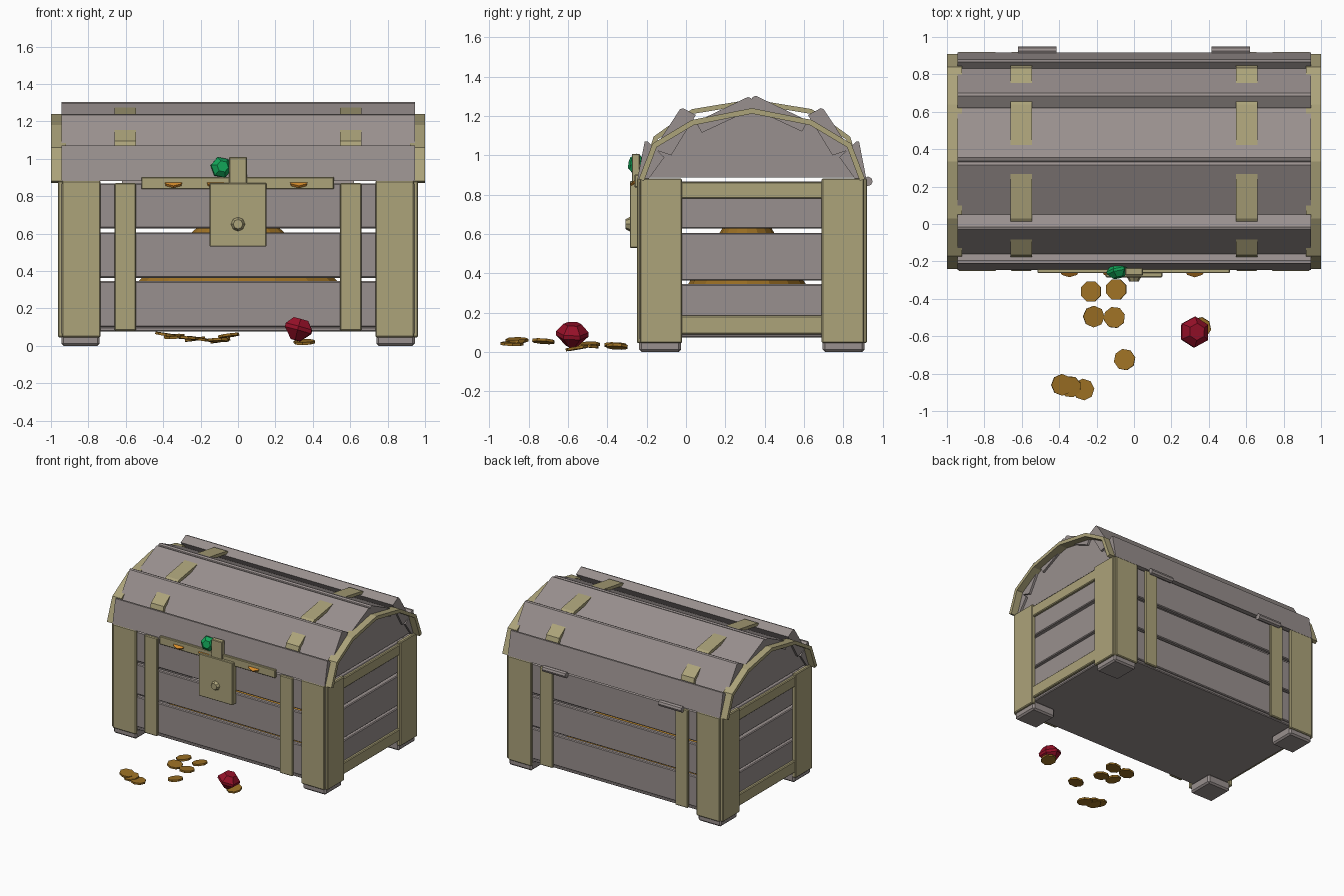
import bpy, bmesh, math, random
from mathutils import Vector, Matrix

if "Cube" in bpy.data.objects:
    bpy.data.objects.remove(bpy.data.objects["Cube"])
random.seed(4)
MID = 0.335  # chest centre in y


def material(name, rgb):
    lin = [((c / 255 + 0.055) / 1.055) ** 2.4 for c in rgb] + [1]
    m = bpy.data.materials.new(name)
    m.use_nodes = True
    m.diffuse_color = lin
    m.node_tree.nodes["Principled BSDF"].inputs["Base Color"].default_value = lin
    return m


WOOD = material("grey_wood", (153, 144, 142))
TRIM = material("khaki_trim", (172, 163, 122))
COIN = material("dull_gold", (156, 112, 36))
BRIGHT = material("bright_gold", (212, 138, 42))
RED = material("red_gem", (150, 16, 40))
GREEN = material("green_gem", (18, 165, 88))


def finish(name, bm, mat, bevel=0):
    bmesh.ops.recalc_face_normals(bm, faces=bm.faces)
    me = bpy.data.meshes.new(name)
    bm.to_mesh(me)
    bm.free()
    me.materials.append(mat)
    ob = bpy.data.objects.new(name, me)
    bpy.context.collection.objects.link(ob)
    if bevel:
        mod = ob.modifiers.new("edges", "BEVEL")
        mod.width = bevel
        mod.segments = 1
    return ob


def box(name, x, y, z, mat, bevel=0.006):
    bm = bmesh.new()
    size = [b - a for a, b in (x, y, z)]
    mid = [(a + b) / 2 for a, b in (x, y, z)]
    bmesh.ops.create_cube(bm, size=1, matrix=Matrix.Translation(mid) @ Matrix.Diagonal(size + [1]))
    return finish(name, bm, mat, bevel)


def flip(r):
    return (-r[1], -r[0])


def back(r):
    return (2 * MID - r[1], 2 * MID - r[0])


def prism(name, profile, x, mat, bevel=0):
    """Extrude a (y, z) outline along x."""
    bm = bmesh.new()
    face = bm.faces.new([bm.verts.new((x[0], y, z)) for y, z in profile])
    new = bmesh.ops.extrude_face_region(bm, geom=[face])["geom"]
    bmesh.ops.translate(bm, verts=[v for v in new if isinstance(v, bmesh.types.BMVert)],
                        vec=(x[1] - x[0], 0, 0))
    return finish(name, bm, mat, bevel)


def strip(name, pts, thick, x, mat):
    """Bent band following a (y, z) path, thickened inwards."""
    pts = [Vector(p) for p in pts]
    inner = []
    for i, p in enumerate(pts):
        d = (pts[min(i + 1, len(pts) - 1)] - pts[max(i - 1, 0)]).normalized()
        inner.append(p + Vector((d.y, -d.x)) * thick)
    return prism(name, pts + inner[::-1], x, mat)


def mirror_y(pts):
    return [(2 * MID - y, z) for y, z in pts]


def disc(name, loc, rot, radius, depth, mat, sides=8, top=1.0):
    bm = bmesh.new()
    bmesh.ops.create_cone(bm, cap_ends=True, segments=sides, radius1=radius, radius2=radius * top, depth=depth)
    ob = finish(name, bm, mat)
    ob.location, ob.rotation_euler = loc, rot
    return ob


def gem(name, loc, rot, radius, mat):
    """Cut stone: pointed base, wide girdle, flat table."""
    bm = bmesh.new()
    rings = []
    for r, z in ((0.35, -0.75), (1, -0.1), (1, 0.15), (0.55, 0.65)):
        rings.append([bm.verts.new((radius * r * math.cos(a), radius * r * math.sin(a), radius * z))
                      for a in (i * math.tau / 6 for i in range(6))])
    for low, high in zip(rings, rings[1:]):
        for i in range(6):
            j = (i + 1) % 6
            bm.faces.new((low[i], low[j], high[j], high[i]))
    bm.faces.new(rings[0])
    bm.faces.new(rings[-1])
    ob = finish(name, bm, mat)
    ob.location, ob.rotation_euler = loc, rot


# Floor and plank walls
box("floor", (-0.93, 0.93), (-0.225, 0.895), (0.075, 0.1), WOOD)
for i, z in enumerate(((0.1, 0.345), (0.363, 0.605), (0.628, 0.868))):
    front = (-0.232, -0.195)
    box(f"front_plank_{i}", (-0.93, 0.93), front, z, WOOD)
    box(f"back_plank_{i}", (-0.93, 0.93), back(front), z, WOOD)
    for side, x in (("left", (0.895, 0.935)), ("right", (-0.935, -0.895))):
        box(f"{side}_plank_{i}", x, (-0.19, 0.86), z, WOOD)

# Corner posts, corner trims and feet
for xs, mx in (("left", lambda r: r), ("right", flip)):
    for ys, my in (("front", lambda r: r), ("back", back)):
        tag = f"{ys}_{xs}"
        box(f"{tag}_foot", mx((0.74, 0.945)), my((-0.238, -0.025)), (0, 0.075), WOOD, 0.012)
        box(f"{tag}_post", mx((0.84, 0.948)), my((-0.236, -0.12)), (0.06, 0.87), WOOD)
        box(f"{tag}_face_trim", mx((0.735, 0.942)), my((-0.25, -0.225)), (0.045, 0.882), TRIM)
        box(f"{tag}_side_trim", mx((0.93, 0.963)), my((-0.235, -0.02)), (0.045, 0.882), TRIM)
        box(f"{tag}_strap", mx((0.545, 0.66)), my((-0.25, -0.228)), (0.08, 0.87), TRIM)
    for part, z in (("lower", (0.09, 0.185)), ("upper", (0.78, 0.865))):
        box(f"{xs}_{part}_rail", mx((0.93, 0.957)), (-0.03, 0.7), z, TRIM)

# Lid: overlapping tilted planks, front half mirrored to the back
PLANKS = {
    "low": [(-0.247, 0.88), (-0.21, 1.07), (-0.195, 1.07), (-0.11, 0.99), (-0.19, 0.88)],
    "mid": [(-0.165, 1.03), (-0.03, 1.235), (-0.015, 1.24), (0.05, 1.205), (-0.075, 1.0)],
    "top": [(0.05, 1.17), (0.315, 1.297), (0.332, 1.29), (0.35, 1.24), (0.08, 1.115)],
}
for part, outline in PLANKS.items():
    prism(f"front_{part}_lid_plank", outline, (-0.945, 0.945), WOOD)
    prism(f"back_{part}_lid_plank", [(y, z + 0.006 * (part == "top")) for y, z in mirror_y(outline)],
          (-0.945, 0.945), WOOD)

# Lid end panels, rim arches and straps
HALF_RIM = [(-0.24, 0.88), (-0.17, 1.06), (0.03, 1.18)]
rim = HALF_RIM + [(MID, 1.24)] + mirror_y(HALF_RIM)[::-1]
HALF_STRAP = [(-0.225, 0.9), (-0.165, 1.095), (0.03, 1.235)]
strap = HALF_STRAP + [(MID, 1.285)] + mirror_y(HALF_STRAP)[::-1]
panel = [(MID + (y - MID) * 0.96, max(0.887, z - 0.02)) for y, z in rim]
for side, mx in (("left", lambda r: r), ("right", flip)):
    prism(f"{side}_lid_panel", panel, mx((0.895, 0.928)), WOOD)
    strip(f"{side}_lid_rim", rim, 0.028, mx((0.92, 1.0)), TRIM)
    strip(f"{side}_lid_strap", strap, 0.025, mx((0.545, 0.66)), TRIM)
    # Hinge barrel at the back
    x0, x1 = mx((0.415, 0.62))
    disc(f"{side}_hinge", ((x0 + x1) / 2, 0.925, 0.868), (0, math.pi / 2, 0), 0.024, x1 - x0, WOOD)

# Lock
box("lock_bar", (-0.517, 0.513), (-0.262, -0.24), (0.837, 0.902), TRIM, 0.004)
box("lock_plate", (-0.152, 0.152), (-0.285, -0.24), (0.53, 0.87), TRIM, 0.004)
box("lock_hasp", (-0.048, 0.048), (-0.275, -0.235), (0.86, 1.008), TRIM, 0.004)
disc("lock_knob", (0, -0.292, 0.65), (math.pi / 2, 0, 0), 0.042, 0.03, TRIM, 8, 0.6)

# Treasure mound inside, with coins caught under the lid
mound = disc("treasure_mound", (0, 0.31, 0.455), (0, 0, 0), 1, 0.71, COIN, 16, 0.03)
mound.scale = (0.8, 0.45, 1)
for i, x in enumerate((-0.345, -0.12, 0.325)):
    disc(f"caught_coin_{i}", (x, -0.235, 0.885), (math.radians(38), 0, 0), 0.058, 0.014, BRIGHT)

# Loose coins on the ground
SPOTS = [(-0.23, -0.36, 0.035), (-0.095, -0.35, 0.028), (-0.215, -0.495, 0.038), (-0.105, -0.5, 0.03),
         (-0.05, -0.725, 0.055), (-0.385, -0.86, 0.06), (-0.34, -0.87, 0.05), (-0.27, -0.885, 0.042),
         (0.355, -0.555, 0.02)]
for i, spot in enumerate(SPOTS):
    tilt = (random.uniform(-0.15, 0.15), random.uniform(-0.15, 0.15), random.uniform(0, 1))
    disc(f"coin_{i}", spot, tilt, 0.058, 0.014, COIN)

# Gems
gem("red_stone", (0.323, -0.578, 0.09), (0.1, 0.25, 0.5), 0.083, RED)
gem("green_stone", (-0.09, -0.25, 0.953), (math.radians(80), 0.2, 0.2), 0.058, GREEN)
